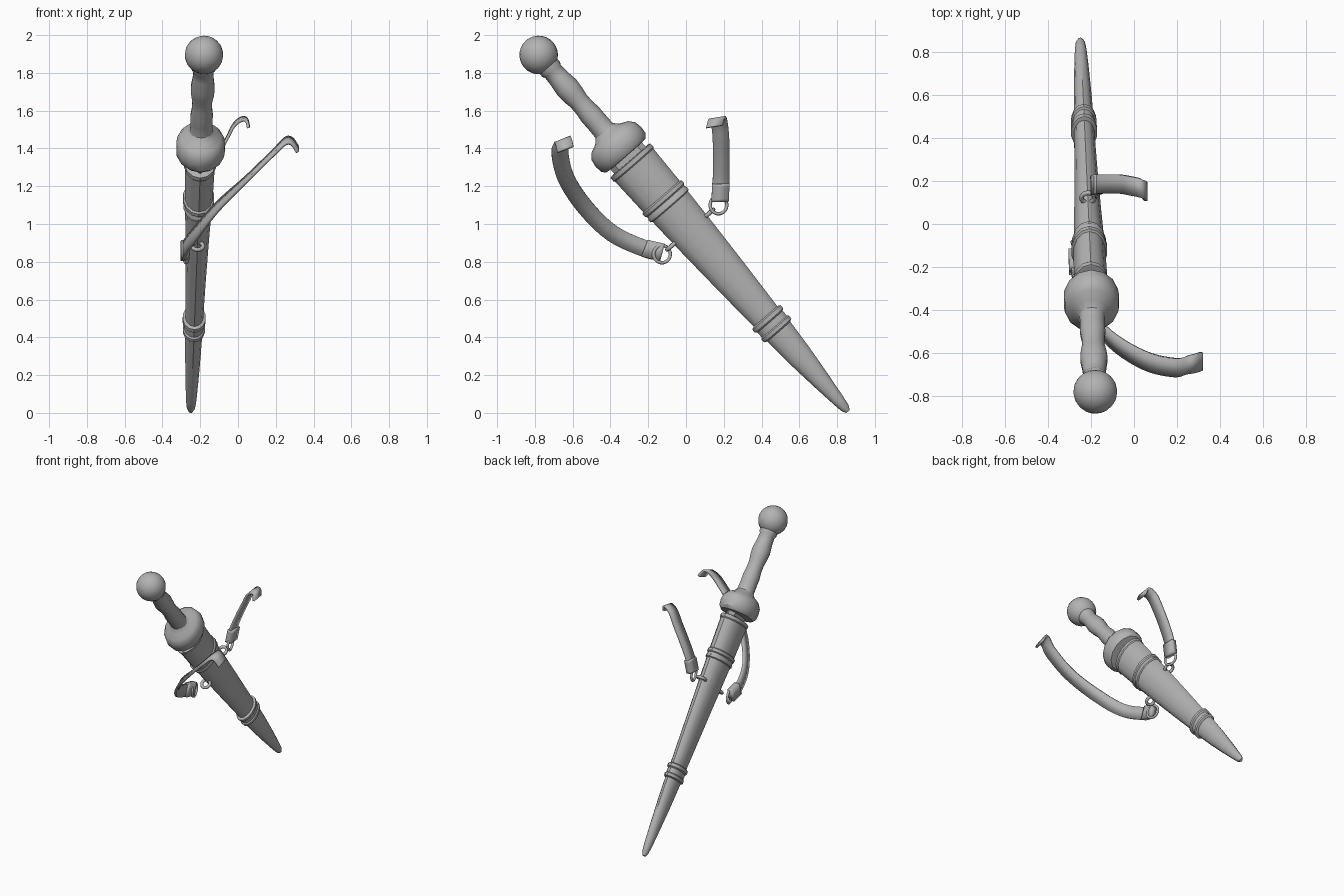
import bpy, bmesh, math
from mathutils import Vector, Matrix

if "Cube" in bpy.data.objects:
    bpy.data.objects.remove(bpy.data.objects["Cube"])

grey = bpy.data.materials.new("plain_grey")
grey.diffuse_color = (0.45, 0.45, 0.45, 1)
grey.use_nodes = True
grey.node_tree.nodes["Principled BSDF"].inputs["Base Color"].default_value = grey.diffuse_color

# Dagger frame: D runs pommel to tip, W across the flat, T through the thickness
POMMEL = Vector((-0.18, -0.78, 1.895))
D = Vector((-0.028, 0.655, -0.755)).normalized()
W = Vector((0, 0.755, 0.655)).normalized()
T = D.cross(W).normalized()


def at(t, w=0.0, x=0.0):
    return POMMEL + D * t + W * w + T * x


def finish(name, bm, angle=35):
    bmesh.ops.recalc_face_normals(bm, faces=bm.faces)
    me = bpy.data.meshes.new(name)
    bm.to_mesh(me)
    bm.free()
    ob = bpy.data.objects.new(name, me)
    bpy.context.collection.objects.link(ob)
    me.materials.append(grey)
    bpy.ops.object.select_all(action='DESELECT')
    ob.select_set(True)
    bpy.context.view_layer.objects.active = ob
    bpy.ops.object.shade_smooth_by_angle(angle=math.radians(angle))
    return ob


def loft(name, stations, sides=14):
    """Elliptical sections (distance, half width, half thickness) along the dagger."""
    bm = bmesh.new()
    rings = []
    for t, w, x in stations:
        angles = [2 * math.pi * i / sides for i in range(sides)]
        rings.append([bm.verts.new(at(t, w * math.cos(a), x * math.sin(a))) for a in angles])
    for r, s in zip(rings, rings[1:]):
        for i in range(sides):
            j = (i + 1) % sides
            bm.faces.new((r[i], r[j], s[j], s[i]))
    bm.faces.new(rings[0])
    bm.faces.new(rings[-1])
    return finish(name, bm)


def ring(name, centre, normal, major, minor):
    bm = bmesh.new()
    n, m = 20, 8
    rot = Vector(normal).to_track_quat('Z', 'Y').to_matrix()
    grid = []
    for i in range(n):
        a = 2 * math.pi * i / n
        row = []
        for k in range(m):
            b = 2 * math.pi * k / m
            r = major + minor * math.cos(b)
            p = Vector((r * math.cos(a), r * math.sin(a), minor * math.sin(b)))
            row.append(bm.verts.new(Vector(centre) + rot @ p))
        grid.append(row)
    for i in range(n):
        for k in range(m):
            u, v = grid[i], grid[(i + 1) % n]
            bm.faces.new((u[k], v[k], v[(k + 1) % m], u[(k + 1) % m]))
    return finish(name, bm, 60)


def smooth_path(points, steps=5):
    """Catmull-Rom interpolation of rows of numbers."""
    pts = [points[0]] + points + [points[-1]]
    out = []
    for p0, p1, p2, p3 in zip(pts, pts[1:], pts[2:], pts[3:]):
        for s in range(steps):
            u = s / steps
            out.append([0.5 * (2 * b + (c - a) * u + (2 * a - 5 * b + 4 * c - d) * u * u
                               + (3 * b - a - 3 * c + d) * u ** 3)
                        for a, b, c, d in zip(p0, p1, p2, p3)])
    return out + [list(points[-1])]


def strap(name, points, width, thick):
    """Ribbon through rows of (x, y, z, width direction y, width direction z)."""
    bm = bmesh.new()
    rows = []
    for x, y, z, wy, wz in smooth_path(points):
        side = Vector((0, wy, wz)).normalized() * width / 2
        c = Vector((x, y, z))
        rows.append((bm.verts.new(c - side), bm.verts.new(c + side)))
    for (a, b), (c, d) in zip(rows, rows[1:]):
        bm.faces.new((a, b, d, c))
    ob = finish(name, bm)
    mod = ob.modifiers.new("thickness", 'SOLIDIFY')
    mod.thickness = thick
    mod.offset = 0
    return ob


# Pommel ball
bm = bmesh.new()
bmesh.ops.create_uvsphere(bm, u_segments=20, v_segments=14, radius=0.102,
                          matrix=Matrix.Translation(POMMEL) @ D.to_track_quat('Z', 'Y').to_matrix().to_4x4())
finish("pommel", bm, 50)

# Wavy grip
loft("grip", [(t, r, r) for t, r in (
    (0.06, 0.06), (0.10, 0.062), (0.115, 0.054), (0.16, 0.056), (0.23, 0.065), (0.28, 0.061),
    (0.32, 0.054), (0.37, 0.054), (0.42, 0.060), (0.47, 0.059), (0.53, 0.060), (0.58, 0.075))])

# Rounded guard
loft("guard", [(0.53, 0.06, 0.058), (0.555, 0.085, 0.075), (0.575, 0.128, 0.108),
               (0.605, 0.153, 0.127), (0.645, 0.160, 0.132), (0.685, 0.156, 0.128),
               (0.705, 0.138, 0.112), (0.708, 0.10, 0.07)])

# Blade root showing between guard and sheath
loft("blade_root", [(0.68, 0.11, 0.045), (0.78, 0.11, 0.045)], 8)

# Sheath: mouth section, bands, body and tip
loft("sheath_mouth", [(0.738, 0.128, 0.076), (0.742, 0.140, 0.086), (0.765, 0.140, 0.086),
                      (0.772, 0.134, 0.080), (1.0, 0.127, 0.075)])
loft("upper_band", [(0.99, 0.126, 0.075), (0.998, 0.137, 0.084), (1.018, 0.137, 0.084),
                    (1.025, 0.129, 0.077), (1.035, 0.129, 0.077), (1.042, 0.134, 0.081),
                    (1.058, 0.133, 0.080), (1.064, 0.124, 0.073)])
loft("sheath_body", [(1.04, 0.125, 0.073), (1.27, 0.115, 0.064), (1.55, 0.100, 0.055),
                     (1.88, 0.080, 0.047)])
loft("lower_band", [(1.832, 0.082, 0.048), (1.84, 0.099, 0.062), (1.862, 0.099, 0.062),
                    (1.87, 0.088, 0.053), (1.905, 0.088, 0.053), (1.912, 0.097, 0.060),
                    (1.932, 0.096, 0.059), (1.94, 0.080, 0.046)])
loft("sheath_tip", [(1.92, 0.082, 0.047), (2.1, 0.069, 0.042), (2.28, 0.050, 0.035),
                    (2.42, 0.033, 0.028), (2.475, 0.025, 0.022), (2.5, 0.012, 0.011)])

# Attachment loops and hanging rings on both edges of the sheath
for side, tag, x in ((-1, "front", -0.275), (1, "back", -0.185)):
    c = at(1.225, side * 0.132)
    ring(tag + "_sheath_loop", c, D, 0.03, 0.011)
    c = at(1.225, side * 0.198)
    c.x = x
    ring(tag + "_ring", c, (1, 0.25, 0), 0.046, 0.009)

# Long front strap curling over at its end
strap("front_strap", [
    (-0.285, -0.13, 0.85, 0.25, 0.95), (-0.285, -0.214, 0.868, 0.35, 0.92),
    (-0.225, -0.39, 0.95, 0.6, 0.8), (-0.11, -0.535, 1.09, 0.84, 0.55),
    (0.05, -0.635, 1.243, 0.95, 0.3), (0.19, -0.668, 1.38, 0.96, 0.28),
    (0.25, -0.655, 1.438, 0.93, 0.36), (0.285, -0.648, 1.437, 0.93, 0.36),
    (0.315, -0.638, 1.395, 0.93, 0.36)], 0.09, 0.016)
strap("front_strap_fold", [(-0.285, -0.125, 0.85, 0.25, 0.95),
                           (-0.282, -0.22, 0.872, 0.35, 0.92)], 0.094, 0.04)

# Short back strap
strap("back_strap", [
    (-0.18, 0.18, 1.125, 1, 0.03), (-0.165, 0.185, 1.22, 1, 0.03),
    (-0.115, 0.187, 1.34, 1, 0.03), (-0.06, 0.185, 1.45, 1, 0.06),
    (-0.02, 0.178, 1.525, 1, 0.12), (0.02, 0.17, 1.555, 1, 0.16),
    (0.045, 0.16, 1.55, 1, 0.16), (0.055, 0.15, 1.515, 1, 0.16)], 0.088, 0.016)
strap("back_strap_fold", [(-0.182, 0.18, 1.12, 1, 0.03),
                          (-0.165, 0.185, 1.215, 1, 0.03)], 0.092, 0.04)
